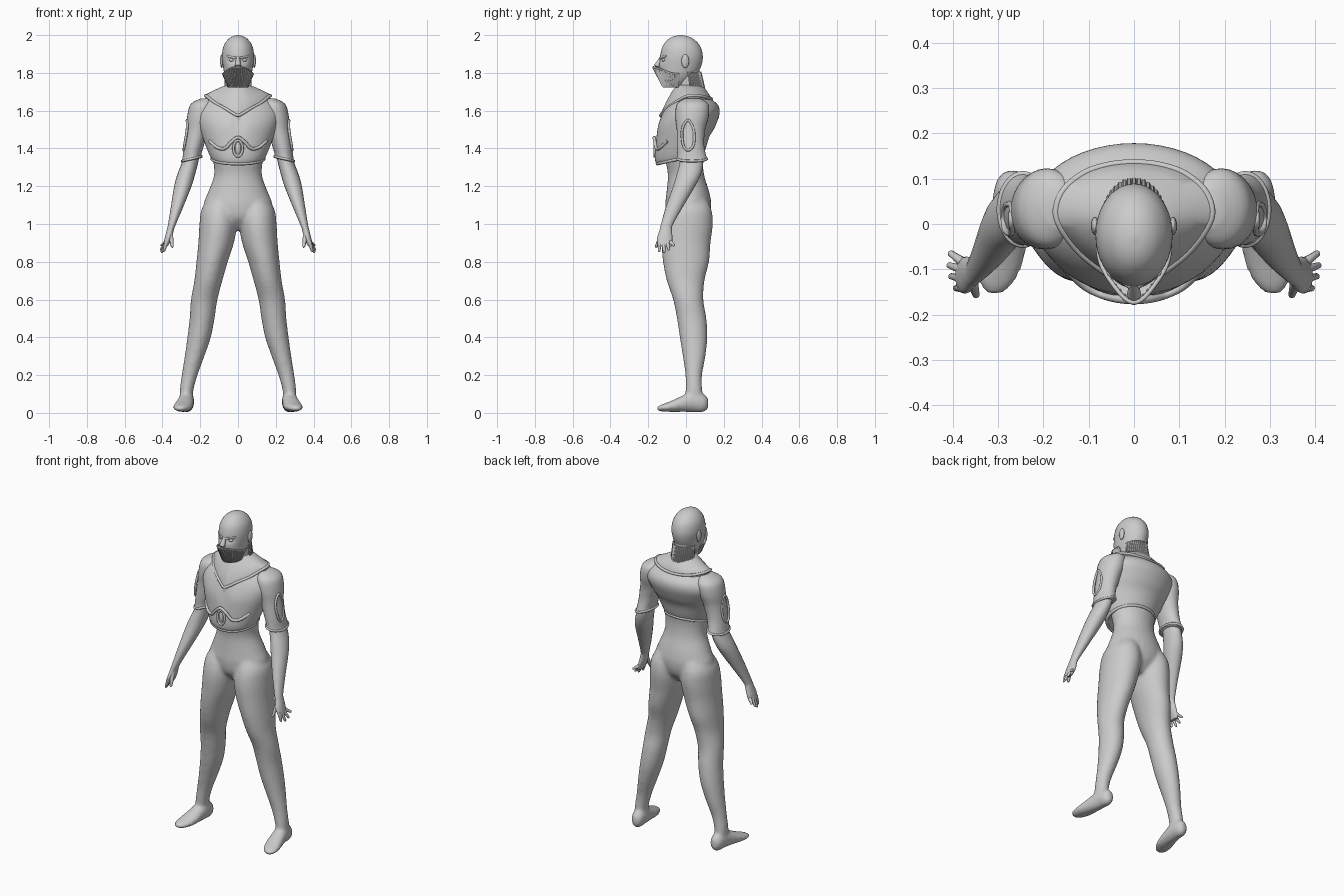
import bpy, bmesh, math
from mathutils import Vector

cube = bpy.data.objects.get("Cube")
if cube:
    bpy.data.objects.remove(cube)

grey = bpy.data.materials.new("plain grey")
grey.use_nodes = True
grey.diffuse_color = (0.6, 0.6, 0.6, 1)
grey.node_tree.nodes["Principled BSDF"].inputs["Base Color"].default_value = grey.diffuse_color


def spline(pts, steps=4, closed=False):
    """Catmull-Rom through tuples of any length."""
    n, out = len(pts), []
    get = (lambda i: pts[i % n]) if closed else (lambda i: pts[max(0, min(n - 1, i))])
    for i in range(n if closed else n - 1):
        quad = [get(i + k) for k in (-1, 0, 1, 2)]
        for s in range(steps):
            t = s / steps
            out.append(tuple(0.5 * (2 * b + (c - a) * t + (2 * a - 5 * b + 4 * c - d) * t * t
                                    + (3 * b - a - 3 * c + d) * t ** 3)
                             for a, b, c, d in zip(*quad)))
    return out if closed else out + [pts[-1]]


def skin(bm, loops):
    """Bridge point loops and cap both ends."""
    rows = [[bm.verts.new(p) for p in loop] for loop in loops]
    n = len(rows[0])
    for lo, hi in zip(rows, rows[1:]):
        for i in range(n):
            bm.faces.new((lo[i], lo[(i + 1) % n], hi[(i + 1) % n], hi[i]))
    bm.faces.new(rows[0])
    bm.faces.new(rows[-1])


def loft(bm, rings, axis="z", sign=1, sides=28):
    """Rings are (x, y, z, half width, half depth)."""
    loops = []
    for x, y, z, a, b in spline(rings):
        loop = []
        for i in range(sides):
            t = math.tau * i / sides
            u, v = max(a, 0.001) * math.cos(t), max(b, 0.001) * math.sin(t)
            loop.append((sign * (x + u), y + v, z) if axis == "z" else (sign * (x + u), y, z + v))
        loops.append(loop)
    skin(bm, loops)


def rod(bm, p, q, r0, r1, sides=8, flat=1.0):
    """Tapered rod between two points."""
    p, q = Vector(p), Vector(q)
    d = (q - p).normalized()
    u = d.cross(Vector((0, 1, 0.3))).normalized()
    v = d.cross(u)
    skin(bm, [[c + (u * math.cos(k * math.tau / sides) + v * flat * math.sin(k * math.tau / sides)) * r
               for k in range(sides)] for c, r in ((p, r0), (p.lerp(q, 0.9), r1), (q, r1 * 0.4))])


def blob(bm, centre, size, sign=1):
    made = bmesh.ops.create_uvsphere(bm, u_segments=16, v_segments=10, radius=1)
    for v in made["verts"]:
        v.co = Vector([c + s * k for c, s, k in zip(centre, size, v.co)])
        v.co.x *= sign


def finish(name, bm, shape=None, angle=50, fuse=0):
    if shape:
        for v in bm.verts:
            shape(v.co)
    bmesh.ops.recalc_face_normals(bm, faces=bm.faces[:])
    me = bpy.data.meshes.new(name)
    bm.to_mesh(me)
    bm.free()
    me.materials.append(grey)
    me.shade_smooth()
    me.set_sharp_from_angle(angle=math.radians(angle))
    ob = bpy.data.objects.new(name, me)
    bpy.context.collection.objects.link(ob)
    if fuse:
        remesh = ob.modifiers.new("fuse", "REMESH")
        remesh.mode, remesh.voxel_size, remesh.use_smooth_shade = "VOXEL", fuse, True
        smooth = ob.modifiers.new("soften", "SMOOTH")
        smooth.factor, smooth.iterations = 0.5, 5
    return ob


def trim(name, pts, radius, closed=False):
    """Rounded piping along a smooth path."""
    cu = bpy.data.curves.new(name, "CURVE")
    cu.dimensions, cu.bevel_depth, cu.bevel_resolution = "3D", radius, 2
    path = spline(pts, 5, closed)
    sp = cu.splines.new("POLY")
    sp.points.add(len(path) - 1)
    for point, co in zip(sp.points, path):
        point.co = (*co, 1)
    sp.use_cyclic_u = closed
    cu.use_fill_caps = True
    cu.materials.append(grey)
    bpy.context.collection.objects.link(bpy.data.objects.new(name, cu))


# Body: trunk, legs and feet fused into one skin
bm = bmesh.new()
loft(bm, [(0, .01, .97, .05, .06), (0, .01, 1.03, .15, .11), (0, .012, 1.1, .182, .122),
          (0, .01, 1.17, .158, .113), (0, 0, 1.26, .127, .096), (0, -.01, 1.35, .135, .1),
          (0, 0, 1.45, .16, .11), (0, .02, 1.55, .17, .11), (0, .03, 1.66, .12, .07)])
for s in (1, -1):
    loft(bm, [(.08, .015, 1.16, .06, .08), (.1, .012, 1.08, .092, .122), (.104, .006, 1, .1, .136),
              (.116, 0, .9, .094, .13), (.137, 0, .8, .083, .122), (.157, -.002, .7, .074, .1),
              (.179, .012, .6, .07, .08), (.19, .03, .5, .066, .078), (.206, .04, .4, .062, .073),
              (.23, .043, .3, .052, .06), (.256, .041, .2, .042, .044), (.272, .042, .12, .036, .044),
              (.274, .045, .05, .034, .045)], sign=s)
    loft(bm, [(.268, .118, .05, .018, .028), (.27, .09, .054, .036, .05), (.273, .04, .06, .041, .056),
              (.281, -.02, .048, .046, .043), (.292, -.08, .034, .05, .029), (.303, -.13, .026, .038, .018),
              (.308, -.154, .022, .018, .01)], axis="y", sign=s)
finish("body", bm, fuse=.01)

# Bare arms
bm = bmesh.new()
for s in (1, -1):
    loft(bm, [(.235, .03, 1.42, .04, .055), (.253, .03, 1.33, .043, .062), (.275, .014, 1.26, .047, .064),
              (.292, -.01, 1.2, .046, .058), (.32, -.057, 1.1, .034, .046), (.349, -.1, 1, .021, .032),
              (.358, -.107, .97, .019, .032), (.368, -.112, .93, .019, .04), (.379, -.113, .895, .015, .039),
              (.384, -.112, .88, .01, .034)], sign=s, sides=20)
finish("arms", bm)

# Splayed fingers and thumbs
bm = bmesh.new()
for s in (1, -1):
    for y, tip in ((-.083, (.408, -.062, .885)), (-.1, (.411, -.09, .86)),
                   (-.12, (.406, -.115, .847)), (-.14, (.394, -.142, .852))):
        rod(bm, (s * .379, y, .905), (s * tip[0], tip[1], tip[2]), .011, .007)
    rod(bm, (s * .358, -.125, .95), (s * .347, -.16, .875), .014, .008)
finish("fingers", bm)


# Cropped jacket, longer in front, with a crease between the chest halves
def hang(co):
    drop = min(1, max(0, (1.5 - co.z) / .15))
    co.z += drop * .03 * (co.y + .03) / .13
    if co.y < -.05:
        co.y += .012 * math.exp(-(co.x / .025) ** 2) * math.exp(-((co.z - 1.52) / .05) ** 2)


bm = bmesh.new()
loft(bm, [(0, -.03, 1.35, .12, .1), (0, -.03, 1.345, .138, .122), (0, -.03, 1.375, .155, .135),
          (0, -.018, 1.45, .185, .142), (0, .002, 1.52, .212, .154), (0, .024, 1.58, .228, .153),
          (0, .034, 1.625, .21, .138), (0, .032, 1.66, .17, .105), (0, .03, 1.69, .11, .07)], sides=48)
finish("jacket", bm, hang, 60)
trim("jacket_hem", [(.138 * math.sin(t), -.03 - .122 * math.cos(t), 1.347 - .028 * math.cos(t))
                    for t in (math.tau * i / 20 for i in range(20))], .009, True)

# Short sleeves with cuffs and raised shoulder panels
bm = bmesh.new()
for s in (1, -1):
    loft(bm, [(.165, .035, 1.665, .03, .04), (.185, .035, 1.635, .065, .083), (.199, .032, 1.57, .07, .088),
              (.214, .026, 1.5, .06, .075), (.231, .024, 1.42, .055, .072), (.243, .03, 1.365, .05, .076),
              (.245, .032, 1.345, .052, .08), (.245, .032, 1.34, .045, .07)], sign=s)
finish("sleeves", bm, lambda co: setattr(co, "z", co.z - .2 * (abs(co.x) - .235) * (co.z < 1.45)))
for side, s in (("left", 1), ("right", -1)):
    trim(side + "_cuff", [(s * (.245 + .051 * math.cos(t)), .032 + .078 * math.sin(t), 1.345 - .012 * math.cos(t))
                          for t in (math.tau * i / 12 for i in range(12))], .007, True)
    trim(side + "_sleeve_panel", [(s * .27, .01, 1.55), (s * .27, .04, 1.5), (s * .283, .04, 1.42),
                                  (s * .287, .01, 1.39), (s * .283, -.015, 1.42), (s * .27, -.02, 1.5)], .007, True)

# Wide collar sloping from a V edge up to the neck
half = [(0, -.136, 1.575), (.03, -.124, 1.588), (.065, -.105, 1.61), (.12, -.062, 1.64), (.16, -.01, 1.672),
        (.172, .03, 1.68), (.155, .075, 1.678), (.11, .112, 1.67), (.055, .13, 1.664)]
edge = half + [(0, .135, 1.662)] + [(-x, y, z) for x, y, z in half[:0:-1]]
rim = spline(edge, 3, True)
bm = bmesh.new()
loops = []
for grow, lift in ((0, -.03), (0, .005), (.35, .45), (.7, .8), (1, 1)):
    loop = []
    for x, y, z in rim:
        a = math.atan2(x, .02 - y)
        neck = (.06 * math.sin(a), .018 - .065 * math.cos(a), 1.735)
        rise = z + lift if lift < .01 else z + (neck[2] - z) * lift
        loop.append((x + (neck[0] - x) * grow, y + (neck[1] - y) * grow, rise))
    loops.append(loop)
skin(bm, loops)
finish("collar", bm)
trim("collar_edge", edge, .008, True)

# Chest band arching over an oval buckle
chest_y = lambda x: -.03 - .138 * math.sqrt(max(0, 1 - (x / .172) ** 2))
trim("chest_band", [(x, chest_y(x), z) for x, z in (
    (-.15, 1.44), (-.11, 1.405), (-.07, 1.4), (-.035, 1.435), (0, 1.458),
    (.035, 1.435), (.07, 1.4), (.11, 1.405), (.15, 1.44))], .009)
trim("buckle", [(.024 * math.sin(t), -.166, 1.4 + .042 * math.cos(t))
                for t in (math.tau * i / 10 for i in range(10))], .007, True)
bm = bmesh.new()
blob(bm, (0, -.16, 1.4), (.015, .01, .034))
finish("buckle_stone", bm)

# Neck
bm = bmesh.new()
loft(bm, [(0, .02, 1.68, .066, .07), (0, .015, 1.74, .058, .062), (0, .005, 1.83, .058, .065)])
finish("neck", bm)


# Bald head with eye sockets
def carve(co):
    if co.y < -.06:
        for x in (-.034, .034):
            co.y += .014 * math.exp(-((co.x - x) / .018) ** 2 - ((co.z - 1.868) / .012) ** 2)


bm = bmesh.new()
loft(bm, [(0, -.06, 1.722, .034, .045), (0, -.055, 1.75, .055, .07), (0, -.04, 1.79, .071, .097),
          (0, -.03, 1.84, .08, .112), (0, -.024, 1.89, .085, .113), (0, -.024, 1.94, .077, .1),
          (0, -.026, 1.975, .055, .072), (0, -.028, 1.993, .03, .04), (0, -.028, 2, .004, .005)], sides=40)
finish("head", bm, carve)

bm = bmesh.new()
rod(bm, (0, -.128, 1.885), (0, -.158, 1.83), .009, .016, 10)
for s in (1, -1):
    rod(bm, (s * .008, -.137, 1.878), (s * .06, -.105, 1.89), .007, .006)
    blob(bm, (.086, -.004, 1.862), (.009, .02, .036), s)
    blob(bm, (.033, -.117, 1.868), (.014, .011, .009), s)
finish("nose_brows_eyes_and_ears", bm)

# Ribbed face mask with a pointed upper rim
top = lambda a: (.079 * math.sin(a), -.05 - (.095 + .028 * max(0, math.cos(a)) ** 6) * math.cos(a),
                 1.795 + .036 * max(0, math.cos(a)) ** 2)
low = lambda a: (.05 * math.sin(a), -.05 - .068 * math.cos(a), 1.722)
arc = [math.radians(d) for d in range(-96, 97, 8)]
bm = bmesh.new()
skin(bm, [[Vector(top(a)).lerp(Vector(low(a)), t) for a in arc] for t in (0, .35, .7, 1)])
finish("mask", bm)
bm = bmesh.new()
for a in arc:
    rod(bm, top(a), low(a), .0055, .004, 6, 1.4)
finish("mask_ribs", bm)
trim("mask_rim", [top(a) for a in arc], .005)

# Ribs hanging round the nape
bm = bmesh.new()
for i in range(19):
    a = math.radians(-85 + i * 170 / 18)
    rod(bm, (.064 * math.sin(a), .008 + .068 * math.cos(a), 1.805),
        (.066 * math.sin(a), .02 + .082 * math.cos(a), 1.695), .007, .006, 6)
finish("nape_ribs", bm)
